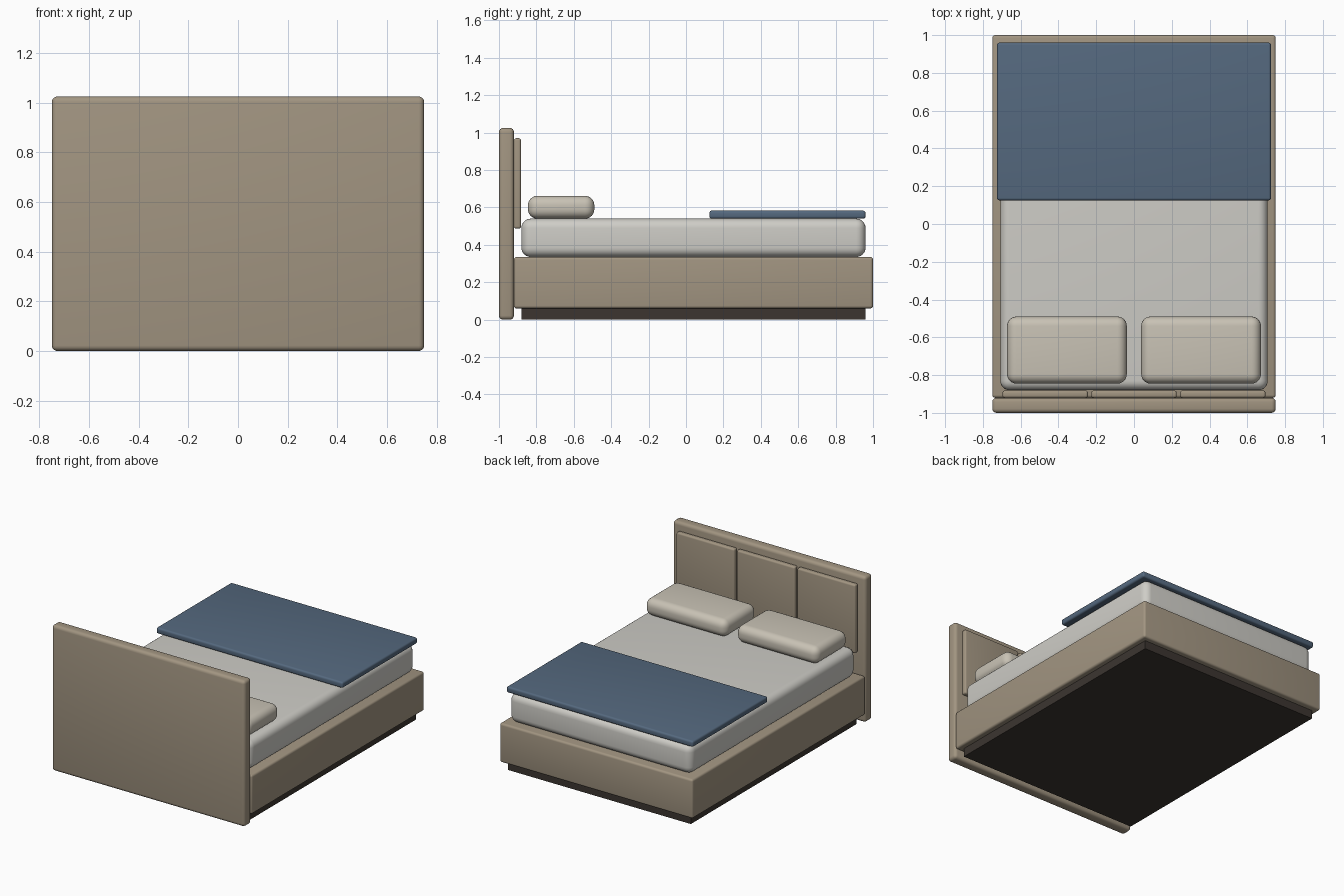
import bpy

if "Cube" in bpy.data.objects:
    bpy.data.objects.remove(bpy.data.objects["Cube"])


def material(name, rgb):
    mat = bpy.data.materials.new(name)
    mat.diffuse_color = (*rgb, 1.0)
    mat.use_nodes = True
    mat.node_tree.nodes["Principled BSDF"].inputs["Base Color"].default_value = mat.diffuse_color
    return mat


wood = material("taupe_upholstery", (0.36, 0.30, 0.22))
dark = material("dark_plinth", (0.045, 0.036, 0.03))
white = material("mattress_fabric", (0.62, 0.61, 0.57))
cream = material("pillow_fabric", (0.58, 0.54, 0.46))
blue = material("blanket_fabric", (0.09, 0.14, 0.21))


def box(name, x, y, z, mat, bevel=0.0, segments=4):
    """Rounded box spanning the given (min, max) ranges."""
    bpy.ops.mesh.primitive_cube_add(
        size=1, location=[(a + b) / 2 for a, b in (x, y, z)])
    ob = bpy.context.object
    ob.name = name
    ob.scale = [b - a for a, b in (x, y, z)]
    bpy.ops.object.transform_apply(location=False, rotation=False, scale=True)
    ob.data.materials.append(mat)
    if bevel:
        mod = ob.modifiers.new("soft_edges", 'BEVEL')
        mod.width = bevel
        mod.segments = segments
        bpy.ops.object.modifier_apply(modifier=mod.name)
        bpy.ops.object.shade_smooth_by_angle()
    return ob


# Base: recessed plinth and upholstered frame
box("plinth", (-0.71, 0.71), (-0.88, 0.96), (0, 0.06), dark)
box("bed_frame", (-0.75, 0.75), (-0.92, 1.0), (0.06, 0.335), wood, 0.015)

# Headboard with three raised panels
box("headboard", (-0.75, 0.75), (-1.0, -0.92), (0, 1.025), wood, 0.022)
for i in (-1, 0, 1):
    cx = i * 0.47
    box(f"headboard_panel_{i + 2}", (cx - 0.226, cx + 0.226),
        (-0.92, -0.882), (0.487, 0.97), wood, 0.012)

# Mattress and folded blanket
box("mattress", (-0.708, 0.708), (-0.88, 0.96), (0.335, 0.54), white, 0.05, 6)
box("blanket", (-0.725, 0.725), (0.125, 0.96), (0.54, 0.583), blue, 0.013)

# Pillows
for side, label in ((-1, "left"), (1, "right")):
    cx = side * 0.355
    box(f"pillow_{label}", (cx - 0.317, cx + 0.317), (-0.845, -0.49),
        (0.54, 0.662), cream, 0.05, 6)
